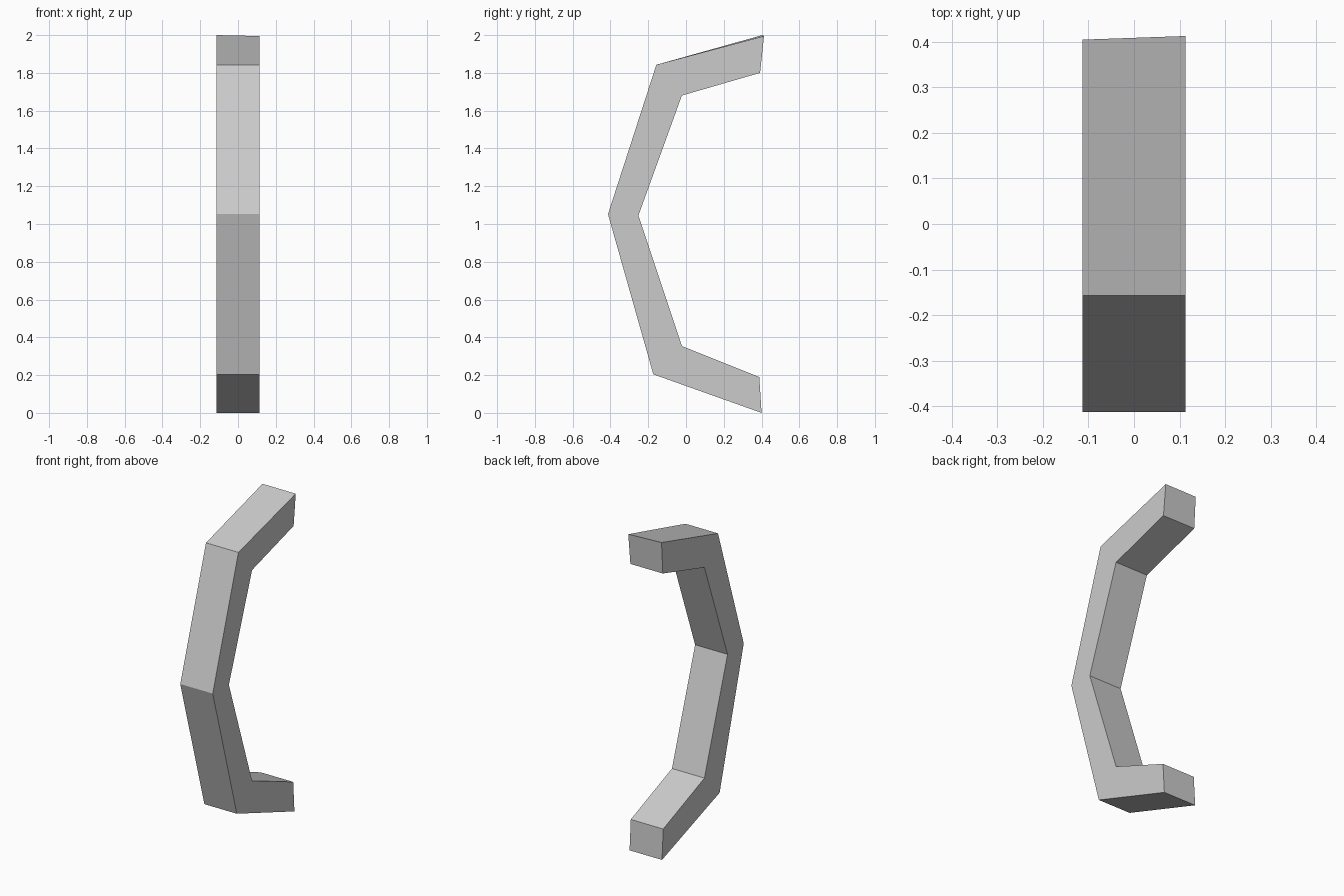
import bpy, bmesh

if "Cube" in bpy.data.objects:
    bpy.data.objects.remove(bpy.data.objects["Cube"])

HALF_W = 0.113
# (y, z) stations along the bow, from bottom tip to top tip
outer = [(0.40, 0.0), (-0.173, 0.204), (-0.413, 1.052), (-0.157, 1.843), (0.413, 1.995)]
inner = [(0.388, 0.19), (-0.022, 0.354), (-0.252, 1.045), (-0.022, 1.68), (0.392, 1.80)]

bm = bmesh.new()

# Square cross-section ring at each bend
rings = []
for (oy, oz), (iy, iz) in zip(outer, inner):
    rings.append([bm.verts.new(c) for c in (
        (-HALF_W, oy, oz), (HALF_W, oy, oz), (HALF_W, iy, iz), (-HALF_W, iy, iz))])

# Slightly skewed top tip corner
rings[-1][0].co = (-HALF_W, 0.405, 2.0)

# Walls between rings, then end caps
for a, b in zip(rings, rings[1:]):
    for i in range(4):
        j = (i + 1) % 4
        bm.faces.new((a[i], a[j], b[j], b[i]))
bm.faces.new(rings[0])
bm.faces.new(rings[-1])
bmesh.ops.recalc_face_normals(bm, faces=bm.faces)

mesh = bpy.data.meshes.new("curved_handle")
bm.to_mesh(mesh)
bm.free()
handle = bpy.data.objects.new("curved_handle", mesh)
bpy.context.collection.objects.link(handle)
